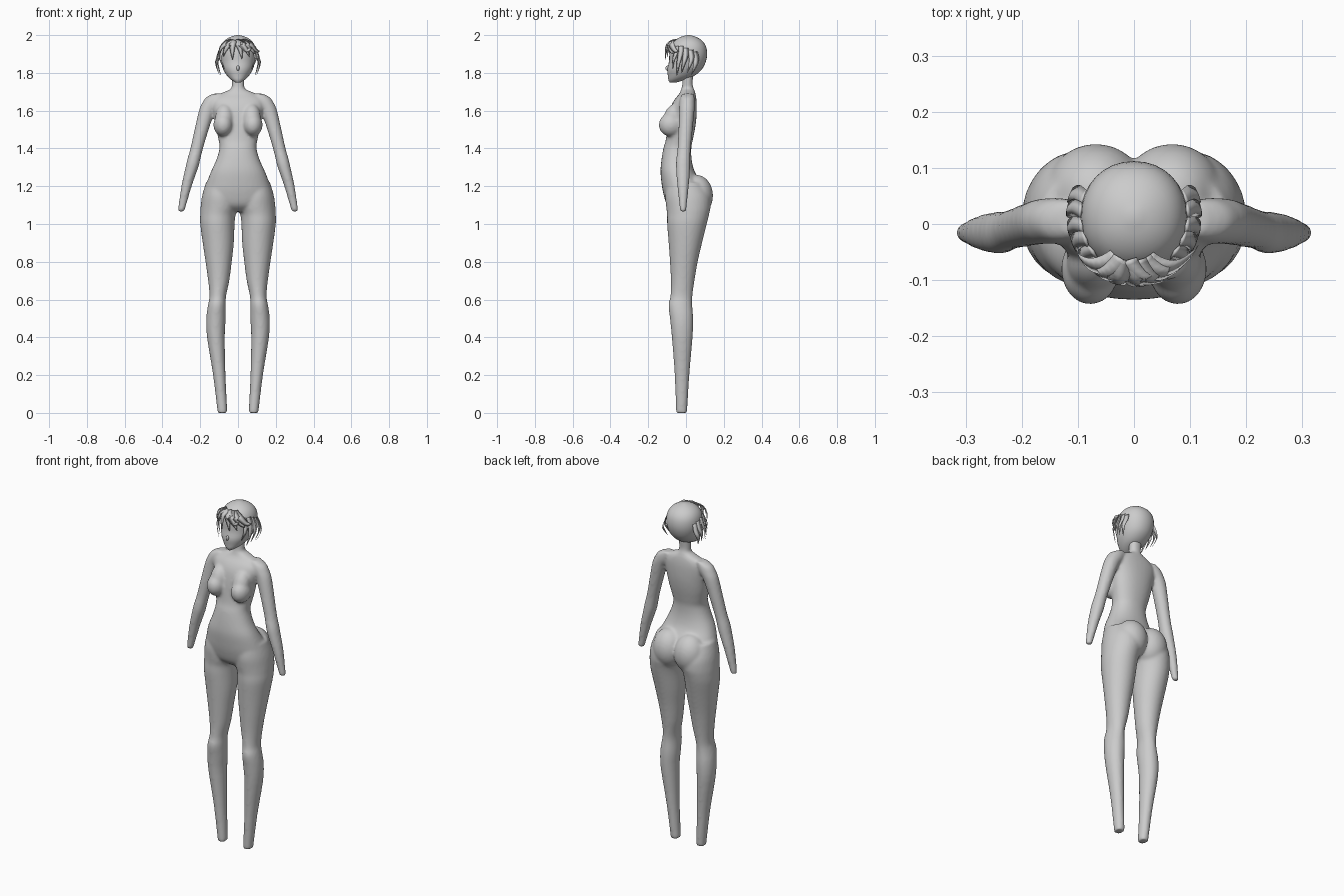
import bpy, bmesh, math
from mathutils import Vector, Matrix

if "Cube" in bpy.data.objects:
    bpy.data.objects.remove(bpy.data.objects["Cube"])


def catmull(rows, steps):
    """Smoothly interpolate a list of number rows."""
    out = []
    for i in range(len(rows) - 1):
        a, b = rows[max(i - 1, 0)], rows[i]
        c, d = rows[i + 1], rows[min(i + 2, len(rows) - 1)]
        for s in range(steps):
            t = s / steps
            out.append([0.5 * (2 * q + (r - p) * t + (2 * p - 5 * q + 4 * r - w) * t * t
                               + (3 * q - p - 3 * r + w) * t ** 3)
                        for p, q, r, w in zip(a, b, c, d)])
    return out + [list(rows[-1])]


def skin(bm, rings):
    """Bridge point rings and cap the ends."""
    vs = [[bm.verts.new(p) for p in ring] for ring in rings]
    n = len(vs[0])
    for a, b in zip(vs, vs[1:]):
        for i in range(n):
            bm.faces.new((a[i], a[(i + 1) % n], b[(i + 1) % n], b[i]))
    bm.faces.new(vs[0][::-1])
    bm.faces.new(vs[-1])


def loft(bm, rows, sign=1, n=32, steps=3, power=1.0):
    """Rows are (z, inner x, outer x, front y, back y)."""
    rings = []
    for z, x0, x1, y0, y1 in catmull(rows, steps):
        ring = []
        for i in range(n):
            a = math.tau * i / n
            c, s = math.cos(a), math.sin(a)
            c = math.copysign(abs(c) ** power, c)
            s = math.copysign(abs(s) ** power, s)
            ring.append((sign * ((x0 + x1) / 2 + (x1 - x0) / 2 * c),
                         (y0 + y1) / 2 + (y1 - y0) / 2 * s, z))
        rings.append(ring)
    skin(bm, rings)


def ball(bm, centre, radii, tilt=0):
    m = (Matrix.Translation(centre) @ Matrix.Rotation(tilt, 4, 'X')
         @ Matrix.Diagonal((*radii, 1)))
    bmesh.ops.create_uvsphere(bm, u_segments=32, v_segments=20, radius=1, matrix=m)


def finish(bm, name, smooth=True):
    bmesh.ops.recalc_face_normals(bm, faces=bm.faces)
    me = bpy.data.meshes.new(name)
    bm.to_mesh(me)
    bm.free()
    ob = bpy.data.objects.new(name, me)
    bpy.context.collection.objects.link(ob)
    if smooth:
        for p in me.polygons:
            p.use_smooth = True
    return ob


# Torso and neck: z, half width, front, back
torso = [(1.80, .035, -.02, .04), (1.74, .033, -.02, .035), (1.715, .038, -.025, .042),
         (1.69, .095, -.035, .05), (1.66, .135, -.06, .055), (1.62, .138, -.08, .057),
         (1.56, .125, -.093, .055), (1.50, .115, -.10, .047), (1.44, .102, -.108, .035),
         (1.40, .098, -.12, .028), (1.34, .115, -.13, .03), (1.28, .142, -.135, .045),
         (1.22, .165, -.13, .08), (1.16, .18, -.12, .10), (1.10, .165, -.10, .085),
         (1.065, .08, -.06, .04)]
# Limbs: z, inner x, outer x, front, back
leg = [(1.22, .02, .17, -.10, .085), (1.15, 0, .19, -.11, .125), (1.09, -.003, .198, -.105, .13),
       (1.05, .012, .2, -.10, .122), (1.0, .018, .2, -.10, .11), (.9, .022, .187, -.092, .085),
       (.8, .033, .172, -.085, .062), (.7, .046, .158, -.08, .045), (.62, .063, .151, -.082, .034),
       (.57, .065, .159, -.093, .033), (.5, .065, .168, -.085, .038), (.4, .07, .164, -.075, .035),
       (.2, .066, .132, -.06, .018), (0, .056, .108, -.053, .006)]
arm = [(1.69, .08, .13, -.02, .04), (1.67, .08, .17, -.03, .045), (1.64, .09, .19, -.035, .047),
       (1.60, .12, .207, -.036, .045), (1.5, .155, .23, -.04, .035), (1.4, .185, .252, -.045, .025),
       (1.34, .2, .269, -.052, .023), (1.3, .21, .278, -.053, .022), (1.2, .245, .3, -.046, .015),
       (1.065, .284, .32, -.031, 0)]

# Body: overlapping volumes fused into one smooth skin
bm = bmesh.new()
loft(bm, [(z, -w, w, f, b) for z, w, f, b in torso], power=.9)
for s in (-1, 1):
    loft(bm, leg, s)
    loft(bm, arm, s)
    ball(bm, (s * .078, -.080, 1.525), (.052, .064, .062))
    ball(bm, (s * .072, -.070, 1.565), (.048, .048, .075), -.35)
    ball(bm, (s * .068, .055, 1.15), (.09, .088, .11))
body = finish(bm, "body")
rem = body.modifiers.new("fuse", 'REMESH')
rem.mode = 'VOXEL'
rem.voxel_size = .008
rem.use_smooth_shade = True
smo = body.modifiers.new("relax", 'SMOOTH')
smo.factor = .5
smo.iterations = 6

# Head: z, half width, front, back
head = [(1.748, .010, -.085, -.055), (1.762, .034, -.093, -.01), (1.785, .058, -.096, .045),
        (1.82, .079, -.099, .085), (1.86, .09, -.09, .105), (1.90, .095, -.088, .112),
        (1.94, .09, -.08, .106), (1.97, .072, -.06, .086), (1.99, .042, -.03, .055),
        (2.0, .008, .005, .022)]
bm = bmesh.new()
loft(bm, [(z, -w, w, f, b) for z, w, f, b in head], power=.95)
ball(bm, (0, -.097, 1.825), (.008, .012, .014))
finish(bm, "head")


def lock(bm, pts, width, thick=.006):
    """Tapered lock through (azimuth, z, radius factor) points; azimuth 0 is the front."""
    path = []
    for az, z, k in catmull(pts, 4):
        a = math.radians(az)
        path.append(Vector((.1 * k * math.sin(a), .015 - .105 * k * math.cos(a), z)))
    rings = []
    for i, p in enumerate(path):
        t = i / (len(path) - 1)
        tangent = (path[min(i + 1, len(path) - 1)] - path[max(i - 1, 0)]).normalized()
        out = (p - Vector((0, .015, 1.88))).normalized()
        side = tangent.cross(out).normalized()
        out = side.cross(tangent)
        w = width / 2 * max(.06, 1 - t ** 2.2)
        d = thick / 2 * max(.2, 1 - t)
        rings.append([p + side * w, p + out * d, p - side * w, p - out * d])
    skin(bm, rings)


# Fringe swept over the forehead
bm = bmesh.new()
for az, sweep, tip, k in [(-22, -42, 1.87, 1.1), (-14, -28, 1.885, 1.15), (-16, 2, 1.87, 1.2),
                          (-4, 14, 1.875, 1.2), (2, 28, 1.885, 1.22), (10, 40, 1.90, 1.22),
                          (16, 50, 1.915, 1.25), (-10, 45, 1.935, 1.28)]:
    lock(bm, [(az, 1.972, .78), (az + sweep * .4, 1.955, 1.1),
              (az + sweep * .75, 1.92, 1.2), (az + sweep, tip, k)], .042)
finish(bm, "fringe")

# Side locks framing the face
bm = bmesh.new()
for s in (-1, 1):
    for az, top, tip, k, w in [(50, 1.94, 1.82, 1.08, .03), (64, 1.94, 1.785, 1.08, .036),
                               (78, 1.93, 1.80, 1.06, .036), (94, 1.92, 1.80, 1.04, .034),
                               (106, 1.91, 1.79, 1.0, .04)]:
        lock(bm, [(s * az, top, .95), (s * (az + 3), top - .035, 1.1),
                  (s * az, (top + tip) / 2 - .01, 1.2), (s * (az - 8), tip, k)], w)
finish(bm, "side_locks")
